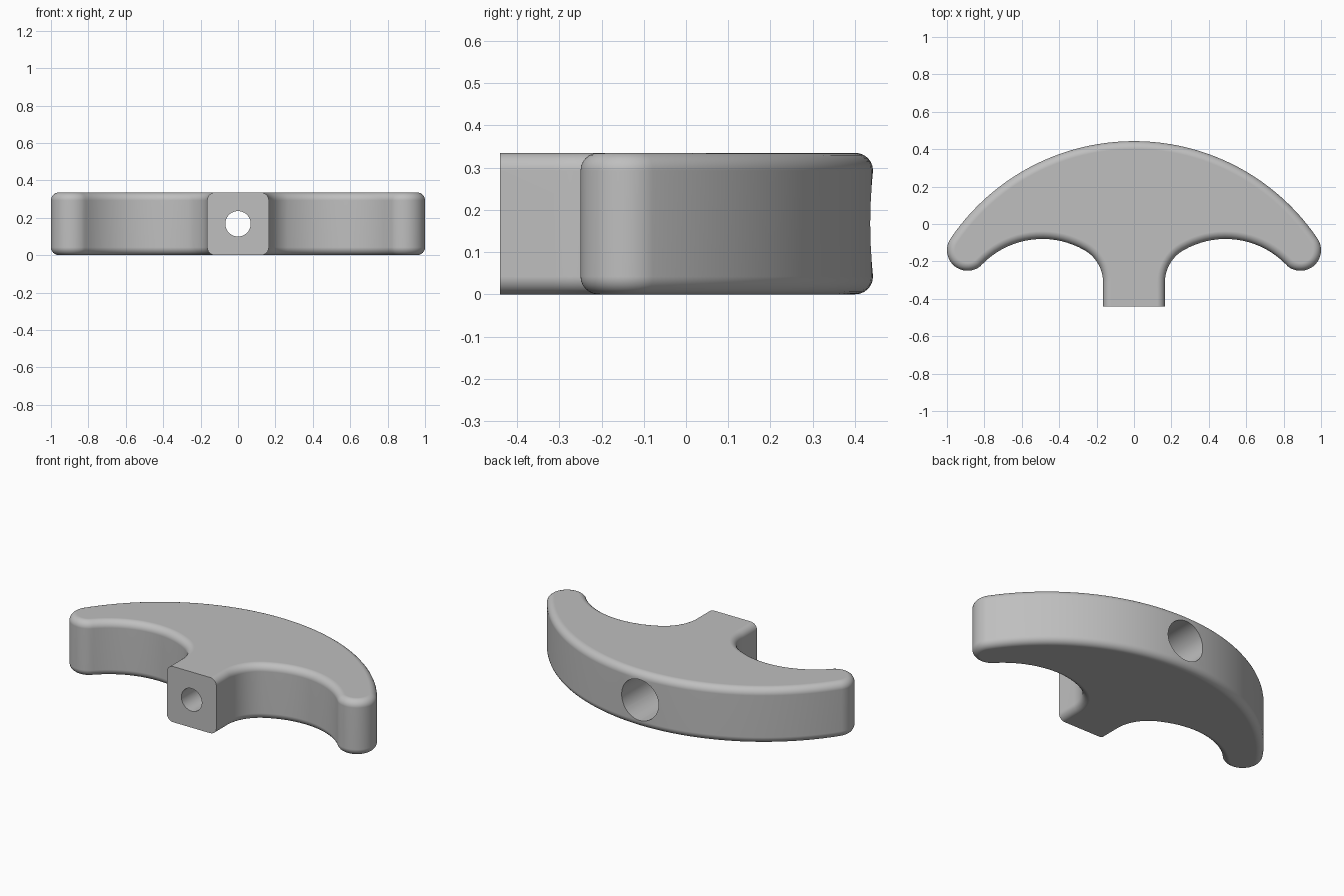
import bpy
import bmesh
from math import cos, sin, radians, pi

if "Cube" in bpy.data.objects:
    bpy.data.objects.remove(bpy.data.objects["Cube"])

HEIGHT = 0.335
STEM = 0.165
FRONT = -0.441
ROUND = 0.042


def arc(cx, cy, r, start, end, steps):
    angles = [radians(start + (end - start) * i / steps) for i in range(steps + 1)]
    return [(cx + r * cos(a), cy + r * sin(a)) for a in angles]


def new_object(name, bm):
    bmesh.ops.recalc_face_normals(bm, faces=bm.faces[:])
    mesh = bpy.data.meshes.new(name)
    bm.to_mesh(mesh)
    bm.free()
    obj = bpy.data.objects.new(name, mesh)
    bpy.context.collection.objects.link(obj)
    return obj


# Outline of one half: stem, fillet, finger hollow, rounded tip, outer curve
half = [(STEM, FRONT)]
half += arc(STEM + 0.2, -0.313, 0.2, 180, 120, 10)
half += arc(0.49, -0.53, 0.45, 120, 44.3, 18)[1:]
half += arc(0.89, -0.14, 0.11, 224.3, 393.9, 20)[1:]
half += arc(0, -0.741, 1.184, 33.9, 90, 24)[1:]
outline = half + [(-x, y) for x, y in reversed(half[:-1])]

# Solid handle with rounded rims, left sharp at the stem end
bm = bmesh.new()
base = bm.faces.new([bm.verts.new((x, y, 0)) for x, y in outline])
top = bmesh.ops.extrude_face_region(bm, geom=[base], use_keep_orig=True)["geom"]
bmesh.ops.translate(bm, vec=(0, 0, HEIGHT),
                    verts=[v for v in top if isinstance(v, bmesh.types.BMVert)])
bmesh.ops.recalc_face_normals(bm, faces=bm.faces[:])
rims = [e for e in bm.edges
        if abs(e.verts[0].co.z - e.verts[1].co.z) < 0.001
        and max(v.co.y for v in e.verts) > FRONT + 0.001]
bmesh.ops.bevel(bm, geom=rims, offset=ROUND, offset_type='OFFSET', segments=6,
                profile=0.5, affect='EDGES', clamp_overlap=False)
handle = new_object("grip_handle", bm)

# Stepped bore: narrow through the stem, wide from the back
bm = bmesh.new()
sides = 48
rings = []
for radius, y in ((0.068, -0.7), (0.068, -0.15), (0.123, -0.15), (0.123, 0.7)):
    rings.append([bm.verts.new((radius * cos(2 * pi * i / sides), y,
                                HEIGHT / 2 + radius * sin(2 * pi * i / sides)))
                  for i in range(sides)])
for a, b in zip(rings, rings[1:]):
    for i in range(sides):
        j = (i + 1) % sides
        bm.faces.new((a[i], a[j], b[j], b[i]))
bm.faces.new(rings[0])
bm.faces.new(rings[-1])
cutter = new_object("bore_cutter", bm)
cutter.hide_render = True

bpy.ops.object.select_all(action='DESELECT')
handle.select_set(True)
bpy.context.view_layer.objects.active = handle
bore = handle.modifiers.new("bore", 'BOOLEAN')
bore.operation = 'DIFFERENCE'
bore.solver = 'EXACT'
bore.object = cutter
bpy.ops.object.modifier_apply(modifier=bore.name)
bpy.data.objects.remove(cutter)

# Plain grey finish, smooth with crisp stem end and bore rims
grey = bpy.data.materials.new("plain grey")
grey.use_nodes = True
colour = (0.52, 0.52, 0.52, 1)
grey.diffuse_color = colour
grey.node_tree.nodes["Principled BSDF"].inputs["Base Color"].default_value = colour
handle.data.materials.clear()
handle.data.materials.append(grey)
bpy.ops.object.shade_smooth_by_angle(angle=radians(35))
weighted = handle.modifiers.new("flat_face_normals", 'WEIGHTED_NORMAL')
weighted.keep_sharp = True
